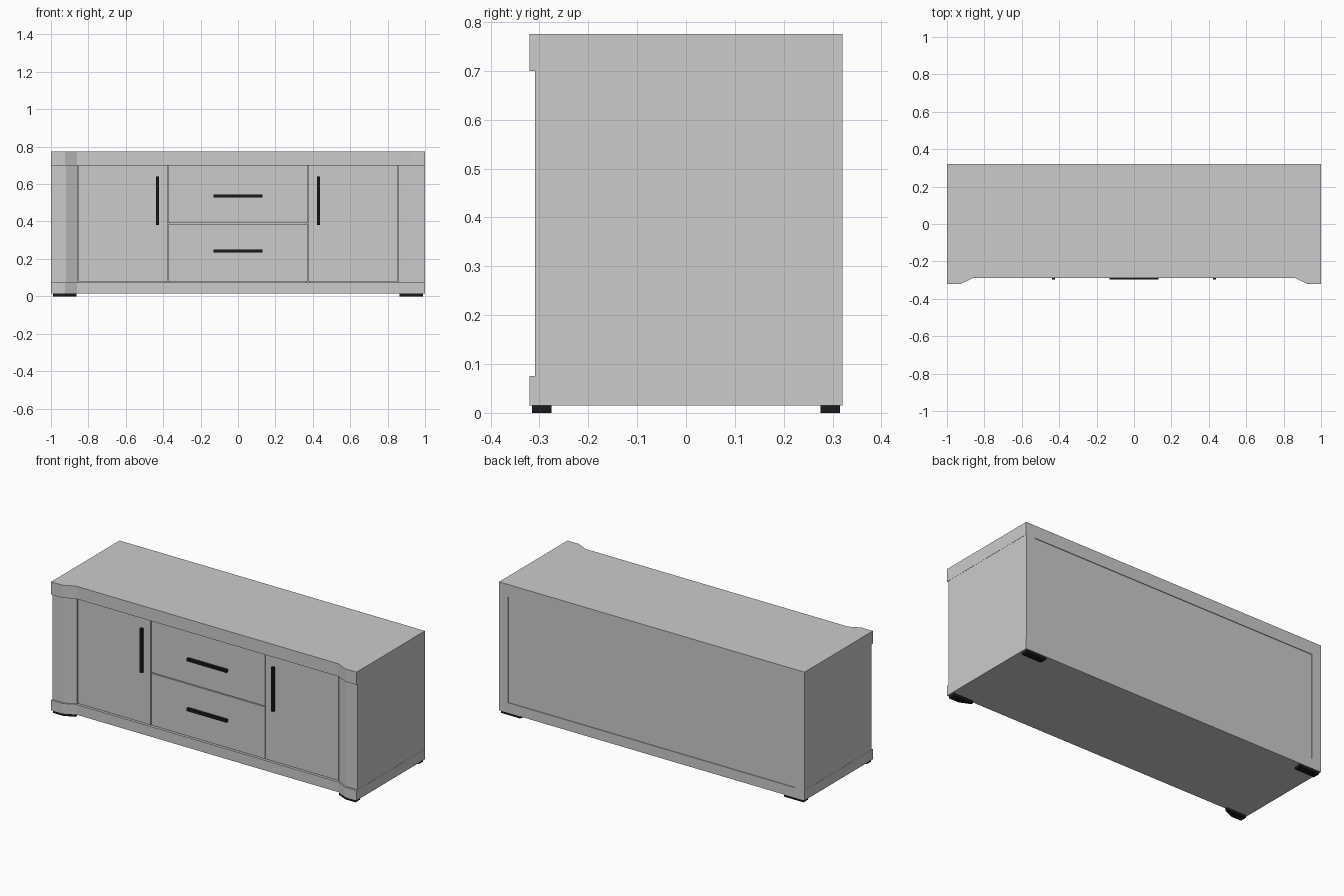
import bpy, bmesh

if "Cube" in bpy.data.objects:
    bpy.data.objects.remove(bpy.data.objects["Cube"])

black = bpy.data.materials.new("black")
black.diffuse_color = (0.01, 0.01, 0.01, 1)
black.use_nodes = True
black.node_tree.nodes["Principled BSDF"].inputs["Base Color"].default_value = black.diffuse_color


def prism(name, plan, z0, z1, mat=None):
    """Extrude a plan outline from z0 to z1."""
    bm = bmesh.new()
    face = bm.faces.new([bm.verts.new((x, y, z0)) for x, y in plan])
    ext = bmesh.ops.extrude_face_region(bm, geom=[face])
    top = [v for v in ext["geom"] if isinstance(v, bmesh.types.BMVert)]
    bmesh.ops.translate(bm, verts=top, vec=(0, 0, z1 - z0))
    bmesh.ops.recalc_face_normals(bm, faces=bm.faces)
    me = bpy.data.meshes.new(name)
    bm.to_mesh(me)
    bm.free()
    ob = bpy.data.objects.new(name, me)
    bpy.context.collection.objects.link(ob)
    if mat:
        me.materials.append(mat)
    return ob


def box(name, x0, x1, y0, y1, z0, z1, mat=None):
    return prism(name, [(x0, y0), (x1, y0), (x1, y1), (x0, y1)], z0, z1, mat)


# top and plinth share an outline whose front steps back between the corners
half = [(1, 0.32), (1, -0.32), (0.925, -0.32), (0.86, -0.288)]
outline = half + [(-x, y) for x, y in reversed(half)]
prism("top_slab", outline, 0.70, 0.775)
prism("base_slab", outline, 0.015, 0.075)

# back panel
box("back_panel", -0.94, 0.94, 0.30, 0.316, 0.075, 0.70)

# two drawers
for name, z0, z1, hz in (("lower", 0.079, 0.386, 0.242), ("upper", 0.391, 0.698, 0.537)):
    box(name + "_drawer_front", -0.371, 0.371, -0.279, -0.26, z0, z1)
    box(name + "_drawer_handle", -0.13, 0.13, -0.296, -0.279, hz - 0.008, hz + 0.008, black)

side_plan = [(0.999, 0.32), (0.999, -0.309), (0.92, -0.309), (0.858, -0.279),
             (0.858, -0.25), (0.94, -0.25), (0.94, 0.32)]
foot_plan = [(0.99, -0.275), (0.99, -0.315), (0.925, -0.315), (0.863, -0.287), (0.863, -0.275)]

# parts repeated left and right
for side, s in (("left", -1), ("right", 1)):
    prism(side + "_side_panel", [(s * x, y) for x, y in side_plan], 0.075, 0.70)
    prism(side + "_front_foot", [(s * x, y) for x, y in foot_plan], 0, 0.015, black)
    box(side + "_back_foot", s * 0.863, s * 0.99, 0.275, 0.315, 0, 0.015, black)
    box(side + "_divider", s * 0.365, s * 0.385, -0.265, 0.30, 0.075, 0.70)
    box(side + "_door", s * 0.376, s * 0.853, -0.279, -0.26, 0.079, 0.698)
    box(side + "_door_handle", s * 0.422, s * 0.438, -0.296, -0.279, 0.38, 0.64, black)
